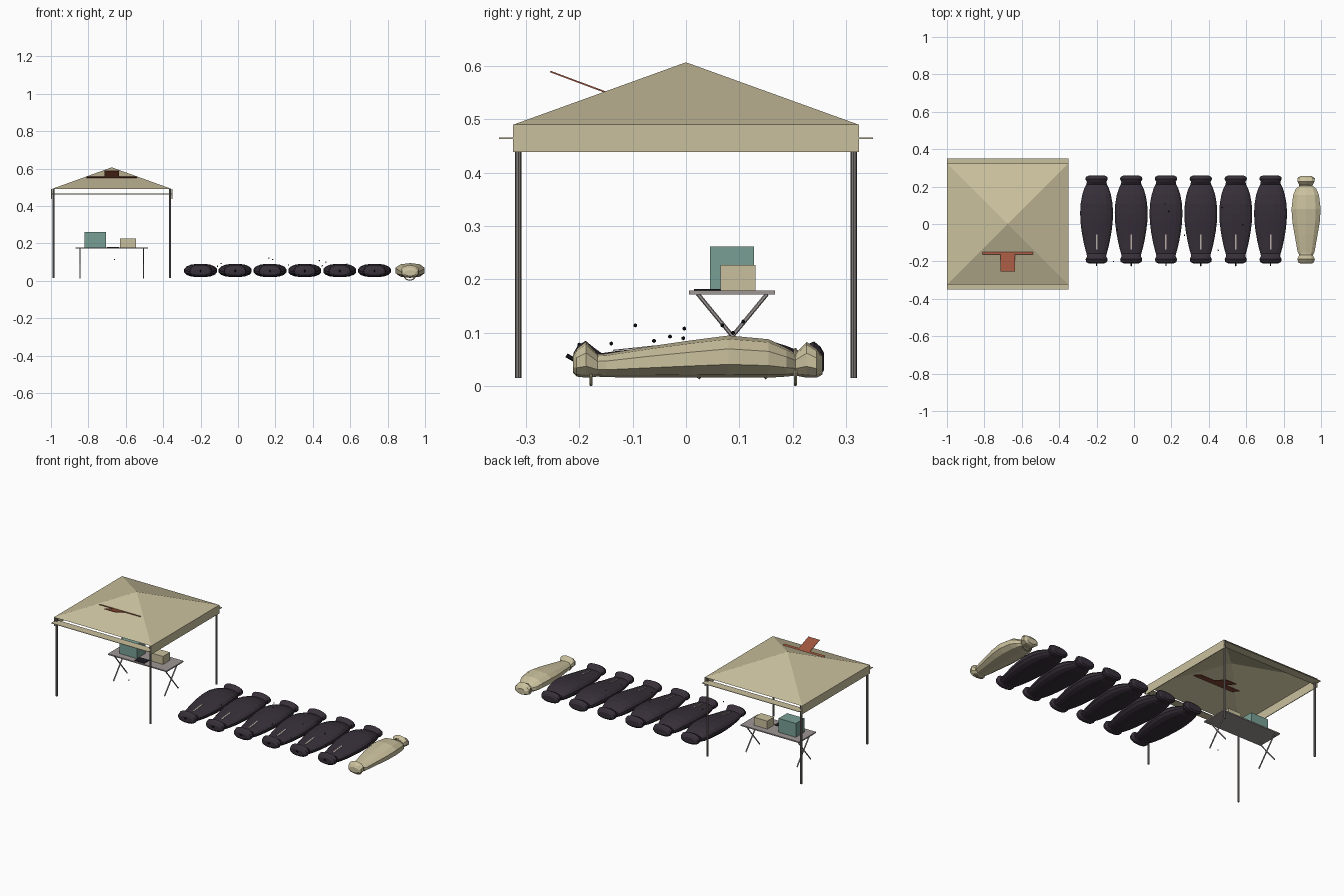
import bpy, bmesh, math
from mathutils import Vector, Matrix

if "Cube" in bpy.data.objects:
    bpy.data.objects.remove(bpy.data.objects["Cube"])


def material(name, r, g, b):
    lin = [((c / 255 + 0.055) / 1.055) ** 2.4 for c in (r, g, b)]
    m = bpy.data.materials.new(name)
    m.diffuse_color = (*lin, 1)
    m.use_nodes = True
    m.node_tree.nodes["Principled BSDF"].inputs["Base Color"].default_value = m.diffuse_color
    return m


CANVAS = material("tan canvas", 202, 192, 157)
STEEL = material("grey steel", 126, 121, 118)
TABLE = material("table grey", 158, 151, 149)
TEAL = material("teal", 121, 160, 149)
RED = material("rust red", 160, 86, 62)
DARK = material("dark plastic", 55, 47, 57)
ZIP = material("pale zip", 190, 182, 172)
BLACK = material("black", 28, 28, 34)


def finish(name, bm, mat):
    me = bpy.data.meshes.new(name)
    bmesh.ops.recalc_face_normals(bm, faces=bm.faces)
    bm.to_mesh(me)
    bm.free()
    me.materials.append(mat)
    ob = bpy.data.objects.new(name, me)
    bpy.context.collection.objects.link(ob)
    return ob


def box(name, x, y, z, mat):
    """Box from (low, high) ranges."""
    bm = bmesh.new()
    mid = Vector([(a + b) / 2 for a, b in (x, y, z)])
    size = Matrix.Diagonal([b - a for a, b in (x, y, z)] + [1])
    bmesh.ops.create_cube(bm, size=1, matrix=Matrix.Translation(mid) @ size)
    return finish(name, bm, mat)


def rod(name, a, b, r, mat, sides=8):
    a, b = Vector(a), Vector(b)
    d = b - a
    bm = bmesh.new()
    bmesh.ops.create_cone(bm, cap_ends=True, segments=sides, radius1=r, radius2=r, depth=d.length,
                          matrix=Matrix.Translation((a + b) / 2) @ d.to_track_quat('Z', 'Y').to_matrix().to_4x4())
    return finish(name, bm, mat)


def loft(name, cx, rings, sides, mat, power=0.85):
    """Rounded bag along y; each ring is (y, half width, bottom z, top z)."""
    bm = bmesh.new()
    loops = []
    for y, w, lo, hi in rings:
        loop = []
        for i in range(sides):
            t = 2 * math.pi * (i + 0.5) / sides
            c, s = math.cos(t), math.sin(t)
            k = math.cos(math.pi / sides) ** power
            px = math.copysign(abs(c) ** power, c) / k
            pz = math.copysign(abs(s) ** power, s)
            pz = pz / math.sin(math.pi * 0.5 - (math.pi / sides if sides % 4 == 0 else 0)) ** power
            loop.append(bm.verts.new((cx + w * px, y, (lo + hi) / 2 + (hi - lo) / 2 * pz)))
        loops.append(loop)
    for p, q in zip(loops, loops[1:]):
        for i in range(sides):
            j = (i + 1) % sides
            bm.faces.new((p[i], p[j], q[j], q[i]))
    bm.faces.new(loops[0])
    bm.faces.new(loops[-1])
    return finish(name, bm, mat)


# Canopy roof: open four-sided pyramid
CX = -0.675
bm = bmesh.new()
apex = bm.verts.new((CX, 0, 0.607))
rim = [bm.verts.new((CX + sx * 0.324, sy * 0.324, 0.49)) for sx, sy in ((-1, -1), (1, -1), (1, 1), (-1, 1))]
for i in range(4):
    bm.faces.new((rim[i], rim[(i + 1) % 4], apex))
finish("canopy_roof", bm, CANVAS)

# Hanging side valances, flat end valances and posts
for s in (-1, 1):
    x = CX + s * 0.322
    box("side_valance", (x - 0.002, x + 0.002), (-0.324, 0.324), (0.439, 0.49), CANVAS)
    y = s * 0.325
    box("end_valance", (CX - 0.324, CX + 0.324), (y - 0.025, y + 0.025), (0.463, 0.466), CANVAS)
    for t in (-1, 1):
        rod("canopy_post", (CX + s * 0.312, t * 0.314, 0.015), (CX + s * 0.312, t * 0.314, 0.49), 0.006, STEEL)

# Tilted cross plate through the front of the roof
for name, hx, hy in (("cross_bar", 0.135, 0.0375), ("cross_upright", 0.0375, 0.135)):
    ob = box(name, (-hx, hx), (-hy, hy), (-0.0015, 0.0015), RED)
    ob.location = (CX, -0.128, 0.5425)
    ob.rotation_euler = (math.radians(-20.5), 0, 0)

# Folding table with crossed legs
box("table_top", (-0.87, -0.48), (0.006, 0.167), (0.172, 0.179), TABLE)
for x in (-0.845, -0.505):
    for s in (-1, 1):
        rod("table_leg", (x, 0.087 - s * 0.065, 0.015), (x, 0.087 + s * 0.065, 0.173), 0.0038, TABLE, 6)

# Things on the table
box("teal_crate", (-0.82, -0.705), (0.045, 0.127), (0.179, 0.262), TEAL)
box("tan_box", (-0.632, -0.545), (0.065, 0.13), (0.179, 0.227), CANVAS)
box("clipboard", (-0.70, -0.635), (0.015, 0.065), (0.179, 0.182), BLACK)

# Row of dark bags with pinched ends, pale zip and small pull
dark_rings = [
    (-0.211, 0.040, 0.030, 0.062), (-0.203, 0.056, 0.022, 0.076), (-0.188, 0.059, 0.020, 0.085),
    (-0.172, 0.051, 0.024, 0.072), (-0.158, 0.054, 0.023, 0.062), (-0.130, 0.062, 0.021, 0.066),
    (-0.090, 0.071, 0.020, 0.070), (-0.040, 0.080, 0.020, 0.077), (0.010, 0.086, 0.020, 0.084),
    (0.060, 0.088, 0.020, 0.089), (0.110, 0.085, 0.020, 0.091), (0.155, 0.077, 0.020, 0.086),
    (0.190, 0.066, 0.021, 0.075), (0.212, 0.055, 0.024, 0.066), (0.226, 0.052, 0.022, 0.078),
    (0.240, 0.060, 0.020, 0.084), (0.252, 0.057, 0.022, 0.074), (0.259, 0.042, 0.030, 0.062)]
for x in (-0.2, -0.015, 0.171, 0.357, 0.544, 0.73):
    loft("dark_bag", x, dark_rings, 16, DARK)
    zip_strip = box("bag_zip", (-0.004, 0.004), (-0.041, 0.041), (-0.001, 0.001), ZIP)
    zip_strip.location = (x, -0.096, 0.0715)
    zip_strip.rotation_euler = (math.radians(6), 0, 0)
    rod("zip_pull", (x, -0.205, 0.047), (x, -0.224, 0.058), 0.004, BLACK, 6)

# Tan bag at the end of the row
tan_rings = [
    (-0.212, 0.030, 0.026, 0.058), (-0.205, 0.042, 0.018, 0.070), (-0.187, 0.047, 0.016, 0.084),
    (-0.166, 0.036, 0.018, 0.060), (-0.150, 0.045, 0.017, 0.061), (-0.060, 0.061, 0.016, 0.076),
    (0.010, 0.073, 0.016, 0.086), (0.080, 0.078, 0.016, 0.095), (0.155, 0.069, 0.016, 0.088),
    (0.188, 0.055, 0.018, 0.072), (0.205, 0.034, 0.020, 0.062), (0.226, 0.045, 0.016, 0.083),
    (0.245, 0.047, 0.016, 0.070), (0.256, 0.030, 0.022, 0.056)]
loft("tan_bag", 0.92, tan_rings, 10, CANVAS)

# Cord ties around its two pinched ends
for y in (-0.178, 0.205):
    bpy.ops.mesh.primitive_torus_add(location=(0.918, y, 0.036), rotation=(math.pi / 2, 0, 0),
                                     major_segments=12, minor_segments=6, major_radius=0.033, minor_radius=0.003)
    tie = bpy.context.object
    tie.name = "cord_tie"
    tie.data.materials.append(CANVAS)

# Flies hovering over the row
for p in ((-0.66, -0.095, 0.114), (-0.09, -0.03, 0.093), (0.165, 0.107, 0.121), (0.185, 0.068, 0.114),
          (0.27, -0.06, 0.085), (0.435, -0.003, 0.108), (0.45, -0.14, 0.080), (0.47, 0.088, 0.100),
          (0.582, -0.005, 0.090), (-0.11, -0.2, 0.078)):
    bm = bmesh.new()
    bmesh.ops.create_icosphere(bm, subdivisions=1, radius=0.004, matrix=Matrix.Translation(p))
    finish("fly", bm, BLACK)
